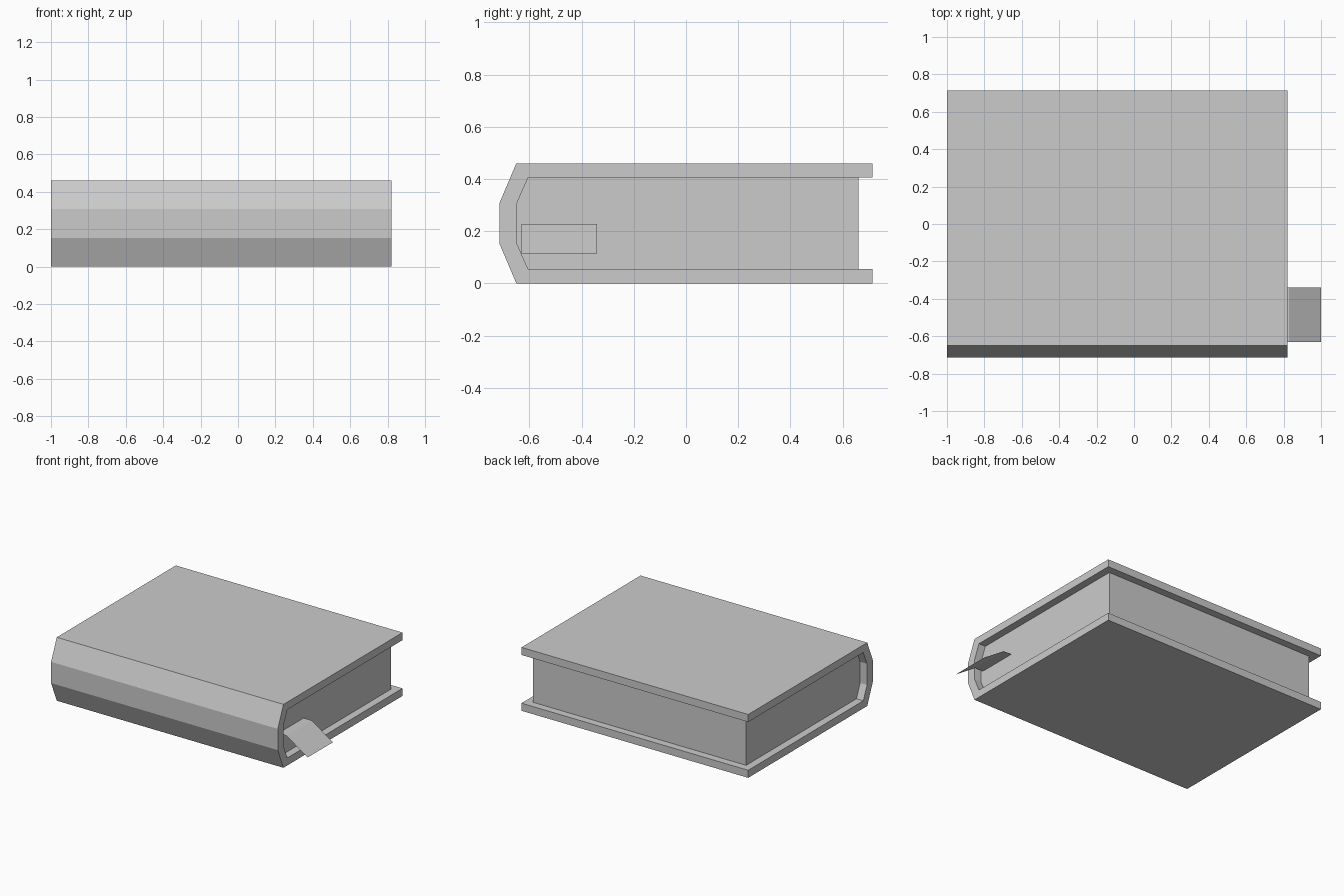
import bpy
import bmesh

cube = bpy.data.objects.get("Cube")
if cube:
    bpy.data.objects.remove(cube, do_unlink=True)

grey = bpy.data.materials.new("light_grey")
grey.use_nodes = True
grey.diffuse_color = (0.6, 0.6, 0.6, 1)
grey.node_tree.nodes["Principled BSDF"].inputs["Base Color"].default_value = grey.diffuse_color


def finish(name, bm):
    mesh = bpy.data.meshes.new(name)
    bm.to_mesh(mesh)
    bm.free()
    mesh.materials.append(grey)
    obj = bpy.data.objects.new(name, mesh)
    bpy.context.collection.objects.link(obj)
    return obj


def extrude_profile(name, profile, x0, x1):
    """Solid made by sweeping a closed (y, z) profile along x."""
    bm = bmesh.new()
    face = bm.faces.new([bm.verts.new((x0, y, z)) for y, z in profile])
    swept = bmesh.ops.extrude_face_region(bm, geom=[face])["geom"]
    verts = [g for g in swept if isinstance(g, bmesh.types.BMVert)]
    bmesh.ops.translate(bm, verts=verts, vec=(x1 - x0, 0, 0))
    bmesh.ops.recalc_face_normals(bm, faces=bm.faces)
    return finish(name, bm)


HEIGHT, BOARD, INSET = 0.46, 0.055, 0.055
LEFT, RIGHT, BACK = -1.0, 0.82, 0.715

# Faceted spine, outside and inside, listed from bottom to top
outer = [(-0.65, 0), (-0.715, 0.153), (-0.715, 0.307), (-0.65, HEIGHT)]
inner = [(-0.605, BOARD), (-0.648, 0.153), (-0.648, 0.307), (-0.605, HEIGHT - BOARD)]

# Cover: both boards and the spine in one C-shaped section
cover = [(BACK, 0)] + outer + [(BACK, HEIGHT), (BACK, HEIGHT - BOARD)]
cover += inner[::-1] + [(BACK, BOARD)]
extrude_profile("cover", cover, LEFT, RIGHT)

# Page block, set back from the three open edges
page_back = BACK - INSET
pages = [(page_back, BOARD)] + inner + [(page_back, HEIGHT - BOARD)]
extrude_profile("pages", pages, LEFT + INSET, RIGHT - INSET)

# Ribbon bookmark: a thin sheet that leaves the pages and bends down
bm = bmesh.new()
path = [(0.7, 0.228), (0.83, 0.228), (1.0, 0.115)]
rows = [[bm.verts.new((x, y, z)) for y in (-0.63, -0.34)] for x, z in path]
for a, b in zip(rows, rows[1:]):
    bm.faces.new((a[0], b[0], b[1], a[1]))
finish("ribbon_bookmark", bm)
